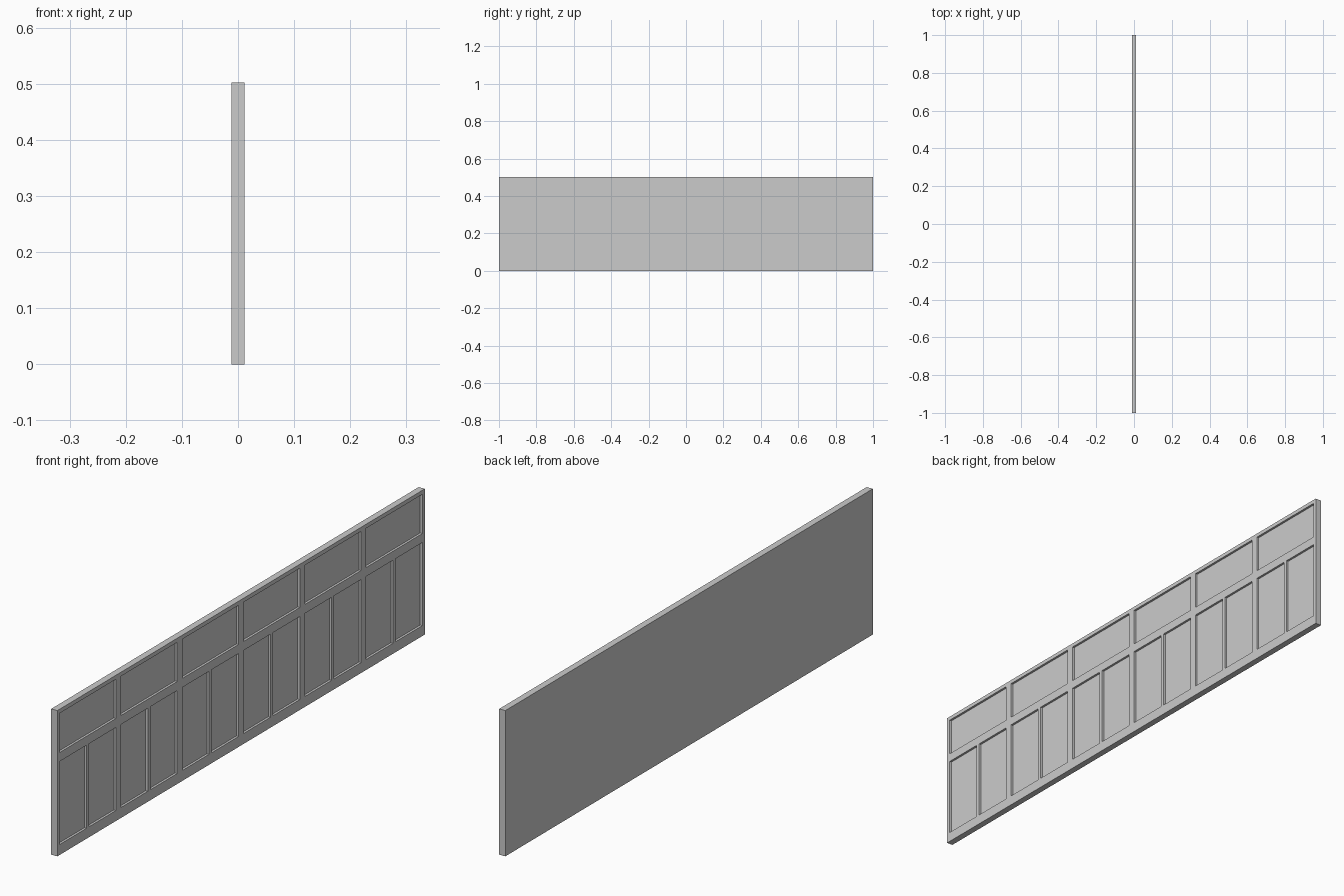
import bpy, bmesh
from mathutils import Matrix, Vector

if "Cube" in bpy.data.objects:
    bpy.data.objects.remove(bpy.data.objects["Cube"])

THICK, LENGTH, HEIGHT = 0.023, 2.0, 0.502
DEPTH = 0.008          # recess depth on the +x face
BAYS, PITCH = 6, 0.3335
WIDE, GAP = 0.306, 0.014


def add_box(bm, lo, hi):
    lo, hi = Vector(lo), Vector(hi)
    bmesh.ops.create_cube(bm, size=1, matrix=Matrix.Translation((lo + hi) / 2)
                          @ Matrix.Diagonal((*(hi - lo), 1)))


def make_object(name, boxes):
    bm = bmesh.new()
    for lo, hi in boxes:
        add_box(bm, lo, hi)
    mesh = bpy.data.meshes.new(name)
    bm.to_mesh(mesh)
    bm.free()
    obj = bpy.data.objects.new(name, mesh)
    bpy.context.collection.objects.link(obj)
    return obj


# Wainscot slab
panel = make_object("wall_panel", [((-THICK / 2, -LENGTH / 2, 0),
                                    (THICK / 2, LENGTH / 2, HEIGHT))])

# Recesses: one wide above, two tall below, repeated for every bay
x0, x1 = THICK / 2 - DEPTH, THICK / 2 + 0.02
recesses = []
for i in range(BAYS):
    c = (i - (BAYS - 1) / 2) * PITCH
    a, b = c - WIDE / 2, c + WIDE / 2
    recesses.append(((x0, a, 0.353), (x1, b, 0.488)))
    recesses.append(((x0, a, 0.036), (x1, c - GAP / 2, 0.322)))
    recesses.append(((x0, c + GAP / 2, 0.036), (x1, b, 0.322)))
cutter = make_object("recess_cutter", recesses)

# Carve the recesses and discard the cutter
mod = panel.modifiers.new("recesses", 'BOOLEAN')
mod.operation = 'DIFFERENCE'
mod.solver = 'EXACT'
mod.object = cutter
bpy.context.view_layer.objects.active = panel
bpy.ops.object.modifier_apply(modifier=mod.name)
bpy.data.objects.remove(cutter)
